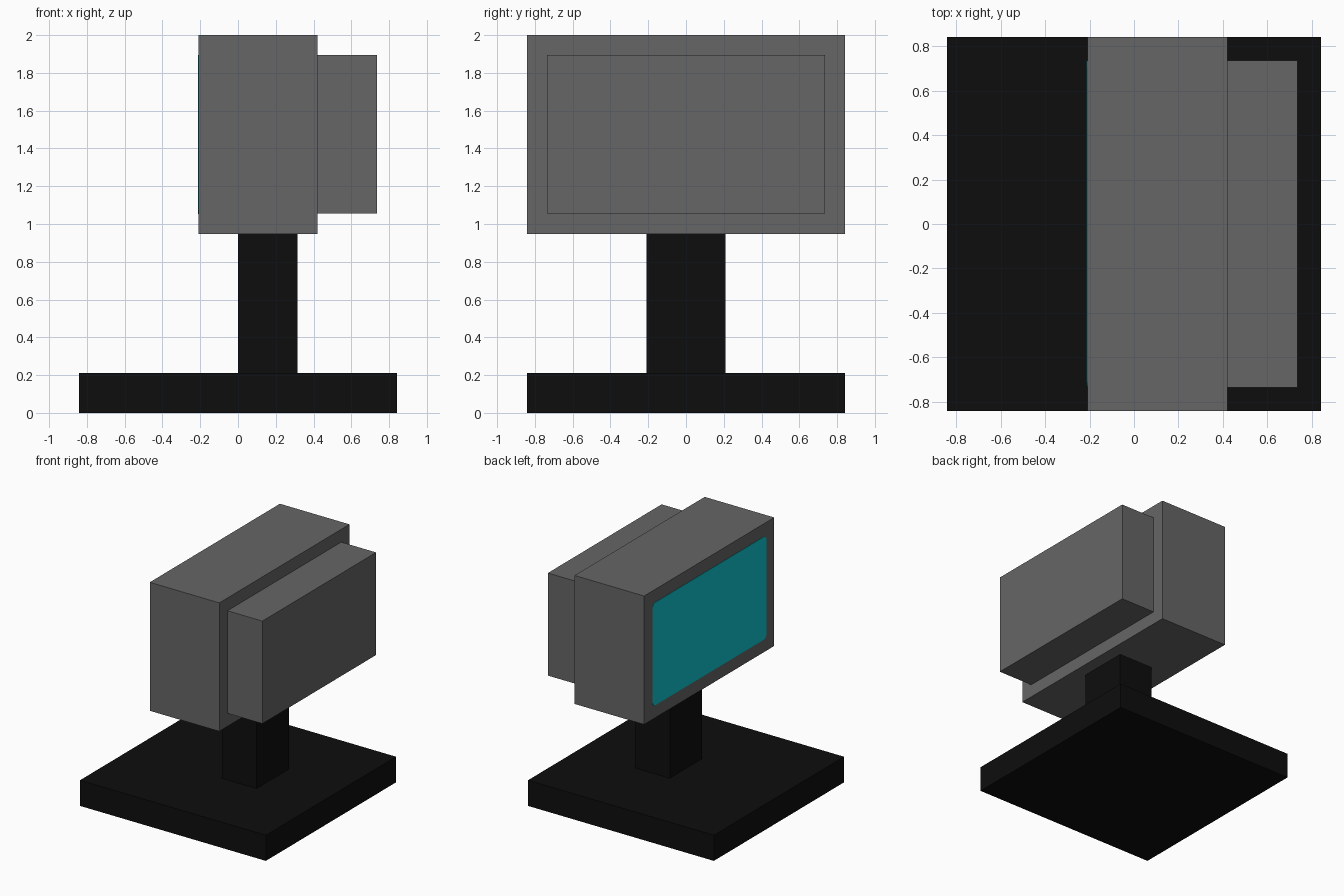
import bpy, bmesh, math

if "Cube" in bpy.data.objects:
    bpy.data.objects.remove(bpy.data.objects["Cube"])


def material(name, rgb):
    m = bpy.data.materials.new(name)
    m.diffuse_color = (*rgb, 1.0)
    m.use_nodes = True
    m.node_tree.nodes["Principled BSDF"].inputs["Base Color"].default_value = m.diffuse_color
    return m


GREY = material("grey casing", (0.133, 0.133, 0.133))
BLACK = material("black stand", (0.0042, 0.0042, 0.0042))
TEAL = material("teal screen", (0.004, 0.56, 0.62))


def finish(name, bm, mat):
    bmesh.ops.recalc_face_normals(bm, faces=bm.faces)
    mesh = bpy.data.meshes.new(name)
    bm.to_mesh(mesh)
    bm.free()
    mesh.materials.append(mat)
    obj = bpy.data.objects.new(name, mesh)
    bpy.context.collection.objects.link(obj)
    return obj


def box(name, x, y, z, mat):
    """Box from (min, max) ranges on each axis."""
    bm = bmesh.new()
    bmesh.ops.create_cube(bm, size=1)
    for v in bm.verts:
        v.co = [(lo + hi) / 2 + c * (hi - lo) for c, (lo, hi) in zip(v.co, (x, y, z))]
    return finish(name, bm, mat)


# Stand
box("base", (-0.842, 0.842), (-0.842, 0.842), (0, 0.21), BLACK)
box("column", (0, 0.315), (-0.21, 0.21), (0.21, 0.948), BLACK)

# Casing and its smaller rear housing
box("casing", (-0.21, 0.42), (-0.842, 0.842), (0.948, 2.0), GREY)
box("rear_housing", (0.42, 0.736), (-0.736, 0.736), (1.055, 1.895), GREY)

# Thin screen plate with rounded corners on the -x side
bm = bmesh.new()
half_y, half_z, mid_z, r = 0.736, 0.421, 1.474, 0.035
points = []
for i, (sy, sz) in enumerate(((1, 1), (-1, 1), (-1, -1), (1, -1))):
    for k in range(5):
        a = math.radians(90 * i + 22.5 * k)
        points.append(bm.verts.new((-0.21, sy * (half_y - r) + r * math.cos(a),
                                    mid_z + sz * (half_z - r) + r * math.sin(a))))
face = bm.faces.new(points)
ext = bmesh.ops.extrude_face_region(bm, geom=[face])
for v in ext["geom"]:
    if isinstance(v, bmesh.types.BMVert):
        v.co.x -= 0.003
finish("screen", bm, TEAL)
